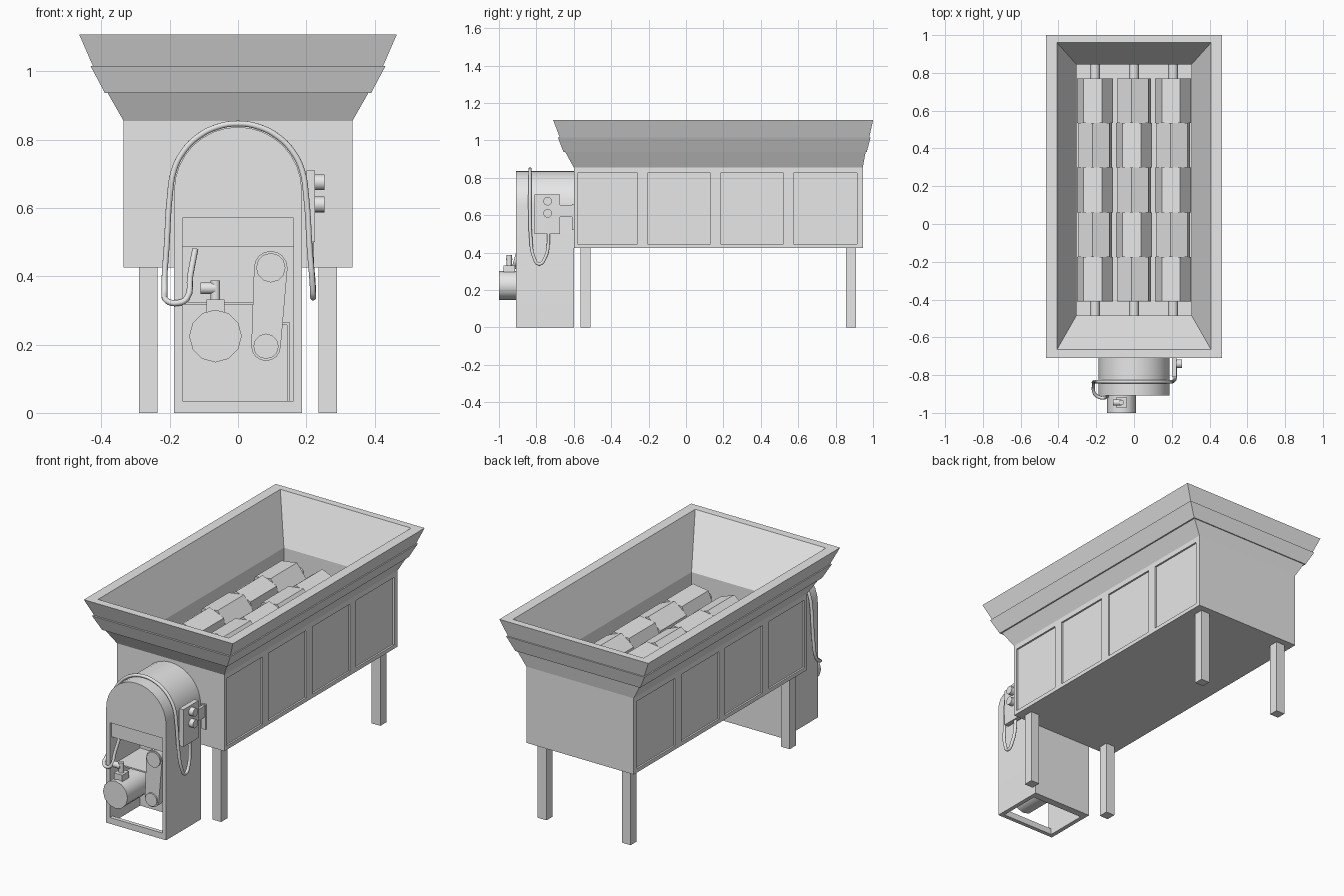
import bpy, bmesh, math
from mathutils import Vector, Matrix

cube = bpy.data.objects.get("Cube")
if cube:
    bpy.data.objects.remove(cube)

GREY = (0.8, 0.8, 0.8, 1)
grey = bpy.data.materials.new("plain grey")
grey.use_nodes = True
grey.diffuse_color = GREY
grey.node_tree.nodes["Principled BSDF"].inputs["Base Color"].default_value = GREY


def finish(name, bm, smooth=False):
    bmesh.ops.recalc_face_normals(bm, faces=bm.faces)
    me = bpy.data.meshes.new(name)
    bm.to_mesh(me)
    bm.free()
    me.materials.append(grey)
    ob = bpy.data.objects.new(name, me)
    bpy.context.collection.objects.link(ob)
    if smooth:
        activate(ob)
        bpy.ops.object.shade_smooth_by_angle(angle=math.radians(40))
    return ob


def activate(ob):
    bpy.ops.object.select_all(action='DESELECT')
    ob.select_set(True)
    bpy.context.view_layer.objects.active = ob


def loft(name, rings, smooth=False):
    """Join rings of points and cap both ends."""
    bm = bmesh.new()
    loops = [[bm.verts.new(p) for p in r] for r in rings]
    n = len(loops[0])
    for a, b in zip(loops, loops[1:]):
        for i in range(n):
            j = (i + 1) % n
            bm.faces.new((a[i], a[j], b[j], b[i]))
    bm.faces.new(loops[0])
    bm.faces.new(loops[-1])
    return finish(name, bm, smooth)


def box(name, x, y, z):
    return loft(name, [[(x[0], y[0], h), (x[1], y[0], h), (x[1], y[1], h), (x[0], y[1], h)] for h in z])


def prism(name, pts, y, smooth=False):
    """Extrude an x-z outline along y."""
    return loft(name, [[(px, d, pz) for px, pz in pts] for d in y], smooth)


def circle(cx, cz, r, n, turn=0.0):
    return [(cx + r * math.cos(turn + math.tau * i / n), cz + r * math.sin(turn + math.tau * i / n))
            for i in range(n)]


def rod(name, start, end, r, n=16):
    a, b = Vector(start), Vector(end)
    bm = bmesh.new()
    turn = (b - a).to_track_quat('Z', 'Y').to_matrix().to_4x4()
    bmesh.ops.create_cone(bm, cap_ends=True, segments=n, radius1=r, radius2=r, depth=(b - a).length,
                          matrix=Matrix.Translation((a + b) / 2) @ turn)
    return finish(name, bm, True)


def cut(target, cutter):
    cutter.hide_render = True
    mod = target.modifiers.new("cut", 'BOOLEAN')
    mod.operation = 'DIFFERENCE'
    mod.solver = 'EXACT'
    mod.object = cutter
    activate(target)
    bpy.ops.object.modifier_apply(modifier=mod.name)
    bpy.data.objects.remove(cutter)


# Hopper and tank: one shell from the underside, over the rim and down to the pit floor
levels = [(0.335, -0.6, 0.945, 0.425), (0.335, -0.6, 0.945, 0.855),
          (0.382, -0.645, 0.96, 0.937), (0.39, -0.655, 0.966, 0.937),
          (0.432, -0.685, 0.987, 1.016), (0.425, -0.675, 0.98, 1.016),
          (0.465, -0.71, 1.0, 1.108), (0.408, -0.665, 0.96, 1.108),
          (0.305, -0.485, 0.845, 0.85), (0.305, -0.485, 0.845, 0.66)]
tank = loft("hopper_tank", [[(-x, a, z), (x, a, z), (x, b, z), (-x, b, z)] for x, a, b, z in levels])

# Recessed side panels
for side in (-1, 1):
    for a, b in ((-0.58, -0.26), (-0.205, 0.13), (0.185, 0.52), (0.575, 0.915)):
        cut(tank, box("panel_cutter", sorted((side * 0.325, side * 0.4)), (a, b), (0.447, 0.827)))

# Legs
for side, word in ((-1, "right"), (1, "left")):
    for end, a, b in (("front", -0.565, -0.51), ("rear", 0.855, 0.908)):
        box(f"{end}_{word}_leg", sorted((side * 0.235, side * 0.29)), (a, b), (0, 0.43))

# Three shafts carrying alternately turned cutter blocks
STEP = 0.236
for s in range(3):
    x = (s - 1) * 0.207
    rod(f"shaft_{s + 1}", (x, -0.485, 0.74), (x, 0.845, 0.74), 0.026)
    for k in range(5):
        y = -0.41 + k * STEP
        turn = math.radians(30 * ((k + s) % 2) + 8)
        prism(f"cutter_block_{s + 1}_{k + 1}", circle(x, 0.74, 0.097, 6, turn), (y, y + STEP))

# Arched drive housing with a front recess and open bottom
arch = [(0.187 * math.cos(math.pi * i / 16), 0.65 + 0.187 * math.sin(math.pi * i / 16)) for i in range(17)]
housing = prism("drive_housing", [(-0.187, 0), (0.187, 0)] + arch, (-0.908, -0.598))
cut(housing, box("recess_cutter", (-0.163, 0.163), (-0.95, -0.893), (0.035, 0.57)))
cut(housing, box("recess_cutter", (-0.163, 0.163), (-0.9, -0.64), (0.035, 0.485)))
cut(housing, box("bottom_cutter", (-0.163, 0.163), (-0.885, -0.64), (-0.1, 0.1)))
activate(housing)
bpy.ops.object.shade_smooth_by_angle(angle=math.radians(30))

# Stepped sheet that carries the motor
T = 0.008
prism("motor_shelf", [(-0.163, 0.325), (0.055, 0.325), (0.055, 0.265), (0.152, 0.265), (0.152, 0.035),
                      (0.152 - T, 0.035), (0.152 - T, 0.265 - T), (0.055 - T, 0.265 - T),
                      (0.055 - T, 0.325 - T), (-0.163, 0.325 - T)], (-0.86, -0.64))

# Motor, terminal box and elbow
rod("motor", (-0.066, -1.0, 0.225), (-0.066, -0.78, 0.225), 0.077, 12)
box("terminal_box", (-0.092, -0.04), (-0.975, -0.915), (0.29, 0.332))
rod("elbow_upright", (-0.066, -0.945, 0.33), (-0.066, -0.945, 0.388), 0.014)
rod("elbow_branch", (-0.066, -0.945, 0.365), (-0.11, -0.945, 0.365), 0.017)

# Belt drive: two pulleys and the belt around them
pulleys = (("upper_pulley", 0.096, 0.425, 0.043), ("lower_pulley", 0.082, 0.195, 0.037))
bm = bmesh.new()
for name, x, z, r in pulleys:
    rod(name, (x, -0.893, z), (x, -0.82, z), r, 12)
    rod(name + "_axle", (x, -0.85, z), (x, -0.64, z), 0.015)
    for px, pz in circle(x, z, r + 0.006, 16):
        for y in (-0.885, -0.845):
            bm.verts.new((px, y, pz))
bmesh.ops.convex_hull(bm, input=bm.verts)
bmesh.ops.dissolve_limit(bm, angle_limit=0.02, verts=bm.verts, edges=bm.edges)
finish("drive_belt", bm, True)

# Control box, buttons and mounting bracket
box("control_box", (0.2, 0.226), (-0.81, -0.675), (0.5, 0.71))
for z in (0.675, 0.61):
    rod("control_button", (0.22, -0.74, z), (0.253, -0.74, z), 0.023)
box("bracket_arm", (0.205, 0.22), (-0.676, -0.605), (0.59, 0.655))
box("bracket_plate", (0.2, 0.225), (-0.61, -0.598), (0.52, 0.66))

# Cable from the motor recess, over the arch and down to the control box
path = [(-0.125, -0.88, 0.48), (-0.14, -0.9, 0.4), (-0.15, -0.918, 0.335), (-0.175, -0.92, 0.322),
        (-0.208, -0.9, 0.328), (-0.215, -0.855, 0.36), (-0.208, -0.835, 0.5), (-0.2, -0.835, 0.63)]
path += [(-0.197 * math.cos(a), -0.835, 0.65 + 0.197 * math.sin(a))
         for a in (math.pi * i / 10 for i in range(1, 10))]
path += [(0.2, -0.835, 0.63), (0.21, -0.83, 0.48), (0.218, -0.815, 0.38), (0.22, -0.785, 0.338),
         (0.219, -0.75, 0.38), (0.214, -0.737, 0.44), (0.213, -0.735, 0.51)]
curve = bpy.data.curves.new("cable", 'CURVE')
curve.dimensions = '3D'
curve.bevel_depth = 0.009
curve.bevel_resolution = 2
curve.resolution_u = 4
curve.use_fill_caps = True
spline = curve.splines.new('BEZIER')
spline.bezier_points.add(len(path) - 1)
for point, co in zip(spline.bezier_points, path):
    point.co = co
    point.handle_left_type = point.handle_right_type = 'AUTO'
curve.materials.append(grey)
bpy.context.collection.objects.link(bpy.data.objects.new("cable", curve))
